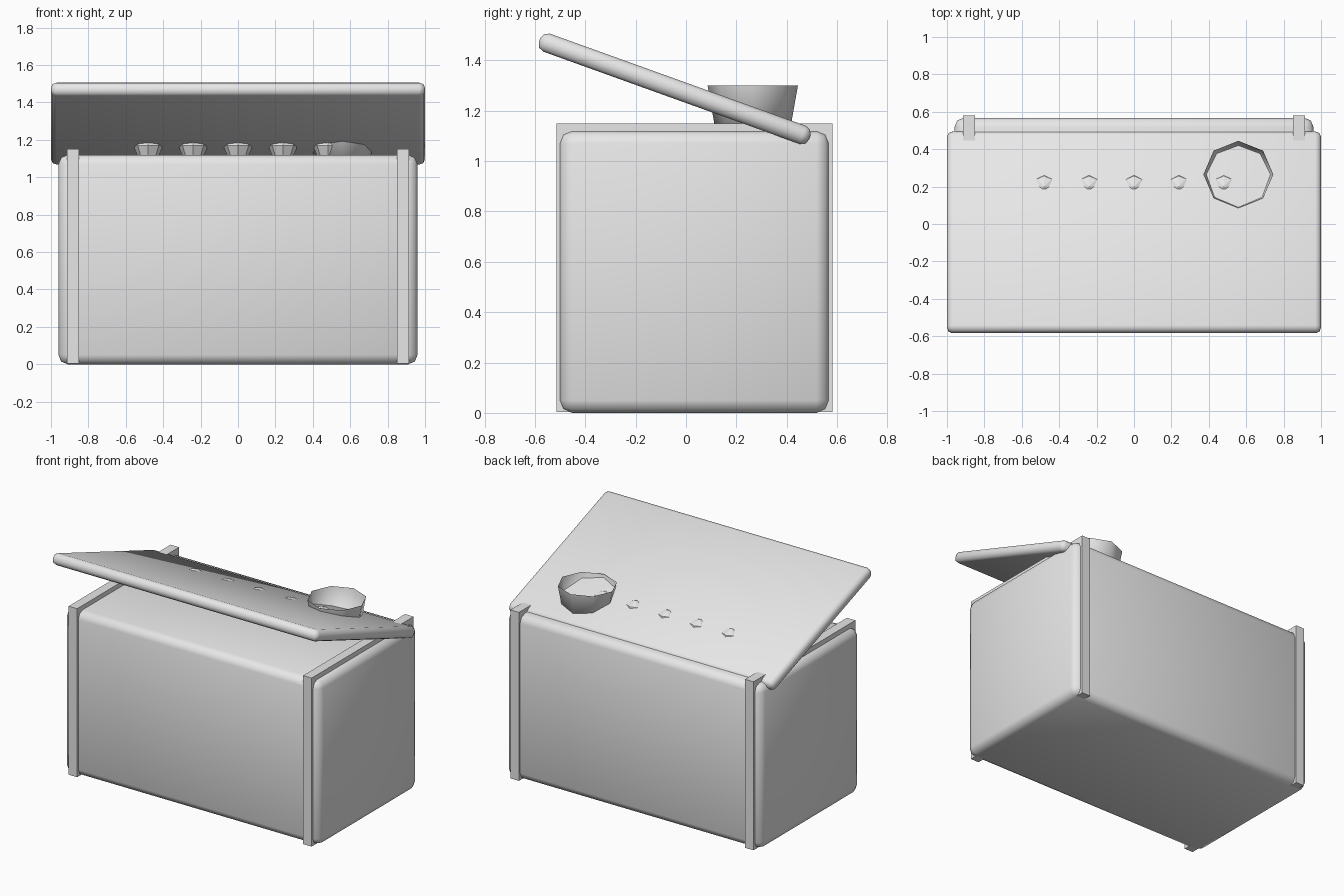
import bpy, bmesh, math
from mathutils import Matrix

if "Cube" in bpy.data.objects:
    bpy.data.objects.remove(bpy.data.objects["Cube"])

grey = bpy.data.materials.new("light grey")
grey.diffuse_color = (0.8, 0.8, 0.8, 1)
grey.use_nodes = True
grey.node_tree.nodes["Principled BSDF"].inputs["Base Color"].default_value = grey.diffuse_color


def add_object(name, bm, smooth=False):
    bmesh.ops.recalc_face_normals(bm, faces=bm.faces)
    mesh = bpy.data.meshes.new(name)
    for f in bm.faces:
        f.smooth = smooth
    bm.to_mesh(mesh)
    bm.free()
    mesh.materials.append(grey)
    ob = bpy.data.objects.new(name, mesh)
    bpy.context.collection.objects.link(ob)
    return ob


def box(name, centre, size, bevel=0, segments=1, tilt=0):
    bm = bmesh.new()
    bmesh.ops.create_cube(bm, size=1, matrix=Matrix.Diagonal((*size, 1)))
    ob = add_object(name, bm, smooth=bevel > 0)
    ob.location = centre
    ob.rotation_euler.x = tilt
    if bevel:
        mod = ob.modifiers.new("Bevel", 'BEVEL')
        mod.width = bevel
        mod.segments = segments
    return ob


# Chest body and tilted open lid
box("chest_body", (0, 0.033, 0.56), (1.92, 1.07, 1.12), 0.05, 2)
box("chest_lid", (0, -0.045, 1.287), (2.0, 1.14, 0.076), 0.03, 2, math.radians(-19.8))

# Bands wrapped round the chest
for side, label in ((-1, "left"), (1, "right")):
    box(label + "_band", (side * 0.883, 0.033, 0.5765), (0.064, 1.096, 1.147))

# Row of faceted gems poking through the lid
for i in range(5):
    bm = bmesh.new()
    bmesh.ops.create_uvsphere(bm, u_segments=8, v_segments=4, radius=0.08)
    gem = add_object(f"gem_{i + 1}", bm)
    gem.location = (-0.48 + 0.24 * i, 0.2, 1.17)

# Open eight-sided cup, tapering downwards
bm = bmesh.new()
bmesh.ops.create_cone(bm, cap_ends=True, segments=8, radius1=0.15, radius2=0.187, depth=0.2)
top = [f for f in bm.faces if f.calc_center_median().z > 0.09]
bmesh.ops.delete(bm, geom=top, context='FACES_ONLY')
cup = add_object("cup", bm, smooth=True)
cup.scale.y = 0.96
cup.location = (0.558, 0.265, 1.2)
